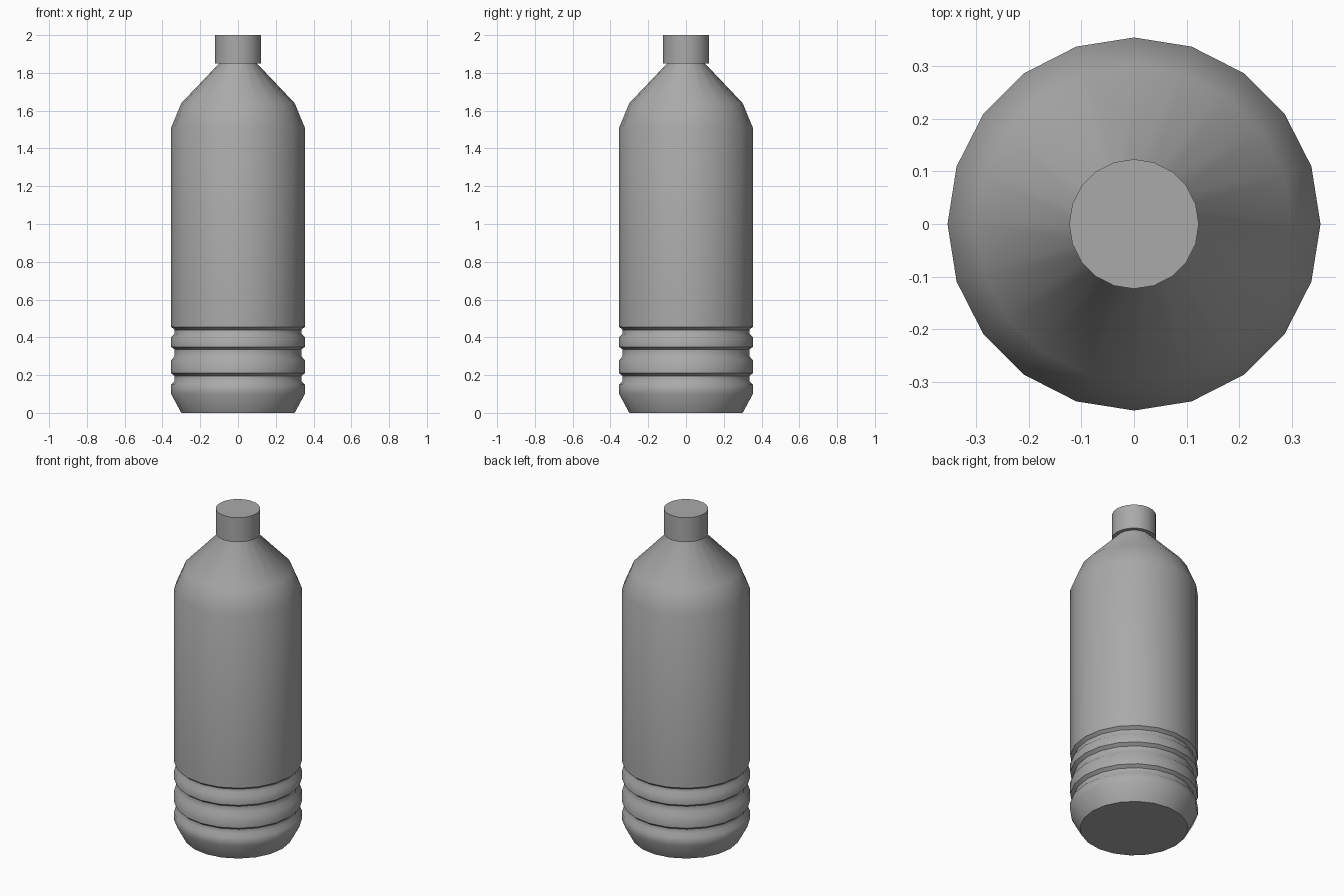
import bpy, bmesh, math

SIDES = 20

cube = bpy.data.objects.get("Cube")
if cube:
    bpy.data.objects.remove(cube, do_unlink=True)

grey = bpy.data.materials.new("plain grey")
grey.use_nodes = True
colour = (0.4, 0.4, 0.4, 1)
grey.diffuse_color = colour
grey.node_tree.nodes["Principled BSDF"].inputs["Base Color"].default_value = colour


def lathe(name, profile, smooth_angle):
    """Revolve (radius, height) points around z and close both ends."""
    bm = bmesh.new()
    rings = []
    for r, z in profile:
        angles = [math.tau * i / SIDES for i in range(SIDES)]
        rings.append([bm.verts.new((r * math.cos(a), r * math.sin(a), z)) for a in angles])
    for low, high in zip(rings, rings[1:]):
        for i in range(SIDES):
            j = (i + 1) % SIDES
            bm.faces.new((low[i], low[j], high[j], high[i]))
    bm.faces.new(rings[0][::-1])
    bm.faces.new(rings[-1])
    mesh = bpy.data.meshes.new(name)
    bm.to_mesh(mesh)
    bm.free()
    mesh.materials.append(grey)
    obj = bpy.data.objects.new(name, mesh)
    bpy.context.collection.objects.link(obj)
    bpy.ops.object.select_all(action='DESELECT')
    obj.select_set(True)
    bpy.context.view_layer.objects.active = obj
    bpy.ops.object.shade_smooth_by_angle(angle=math.radians(smooth_angle))
    return obj


# Bottle body: chamfered base, three grip grooves, straight wall, shoulder, neck
BODY, GROOVE = 0.354, 0.335
profile = [(0.30, 0), (BODY, 0.10)]
for bottom, top in ((0.15, 0.21), (0.28, 0.35), (0.40, 0.455)):
    profile += [(BODY, bottom), (GROOVE, bottom + 0.02),
                (GROOVE, top - 0.015), (BODY, top)]
profile += [(BODY, 1.51), (0.30, 1.64), (0.10, 1.85), (0.10, 1.87)]
lathe("bottle_body", profile, 50)

# Screw cap
lathe("bottle_cap", [(0.123, 1.85), (0.123, 2.0)], 30)
